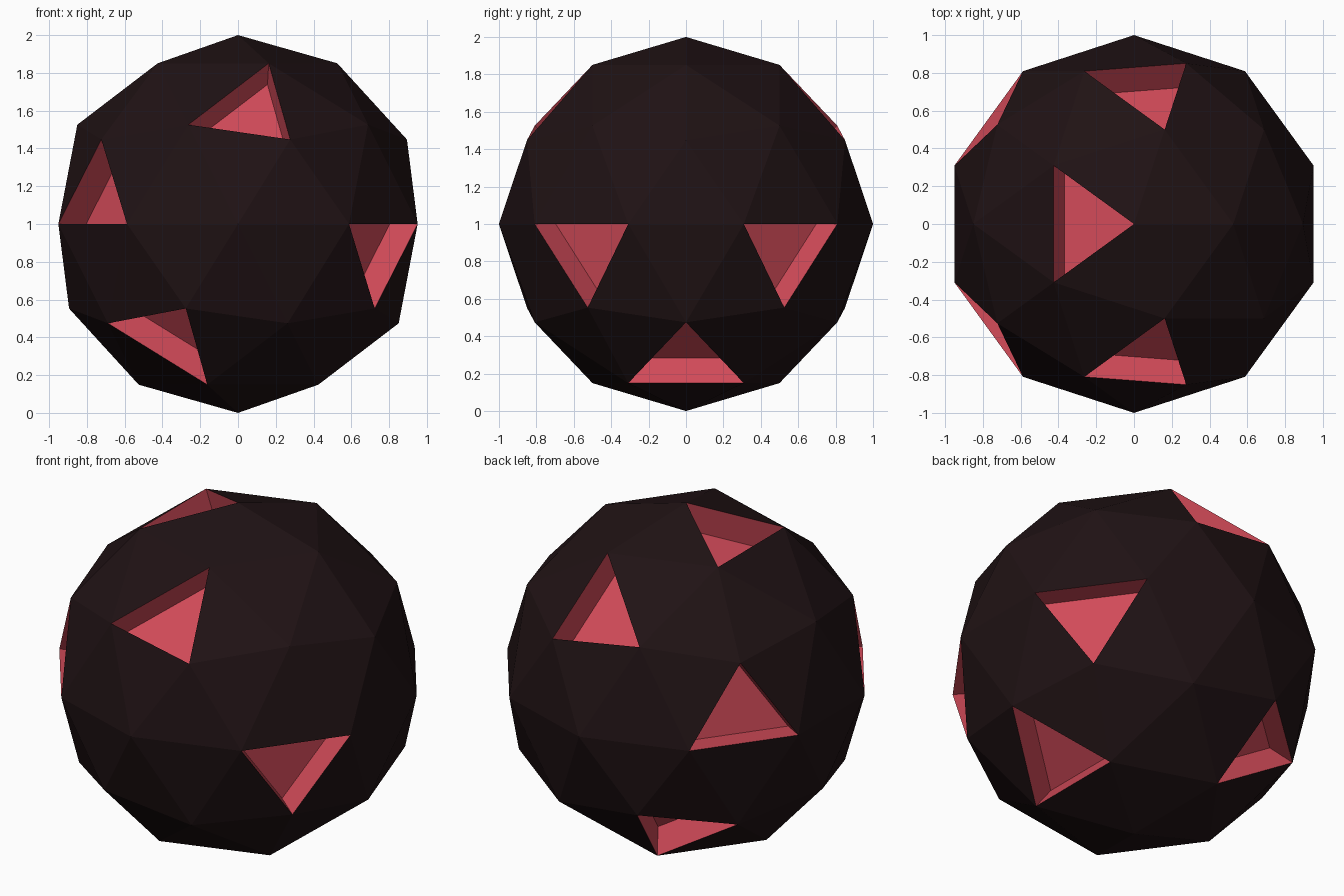
import bpy, bmesh
from mathutils import Vector

if "Cube" in bpy.data.objects:
    bpy.data.objects.remove(bpy.data.objects["Cube"])

DEPTH = 0.17


def material(name, color):
    m = bpy.data.materials.new(name)
    m.diffuse_color = (*color, 1)
    m.use_nodes = True
    m.node_tree.nodes["Principled BSDF"].inputs["Base Color"].default_value = m.diffuse_color
    return m


# faceted ball
bm = bmesh.new()
bmesh.ops.create_icosphere(bm, subdivisions=2, radius=1.0)

# directions of the sunken facets; those off the middle plane are mirrored in y
middle = [(-0.28, 0, 0.90), (0.57, 0, -0.74)]
paired = [(0.06, 0.72, 0.61), (-0.75, 0.55, 0.15),
          (0.75, 0.55, -0.15), (-0.38, 0.62, -0.61)]
targets = middle + [(x, s * y, z) for x, y, z in paired for s in (-1, 1)]
facets = [min(bm.faces, key=lambda f: (f.calc_center_median() - Vector(t)).length)
          for t in targets]

# triangular pockets pushed straight inwards
floors = bmesh.ops.extrude_discrete_faces(bm, faces=facets)["faces"]
for floor in floors:
    floor.normal_update()
    bmesh.ops.translate(bm, verts=floor.verts[:], vec=-floor.normal * DEPTH)
    floor.material_index = 1
    for edge in floor.edges:
        for wall in edge.link_faces:
            wall.material_index = 1

bm.normal_update()
mesh = bpy.data.meshes.new("faceted_ball")
bm.to_mesh(mesh)
bm.free()
mesh.materials.append(material("dark_shell", (0.014, 0.006, 0.007)))
mesh.materials.append(material("red_pocket", (0.65, 0.07, 0.1)))
ball = bpy.data.objects.new("faceted_ball", mesh)
ball.location.z = 1
bpy.context.collection.objects.link(ball)
